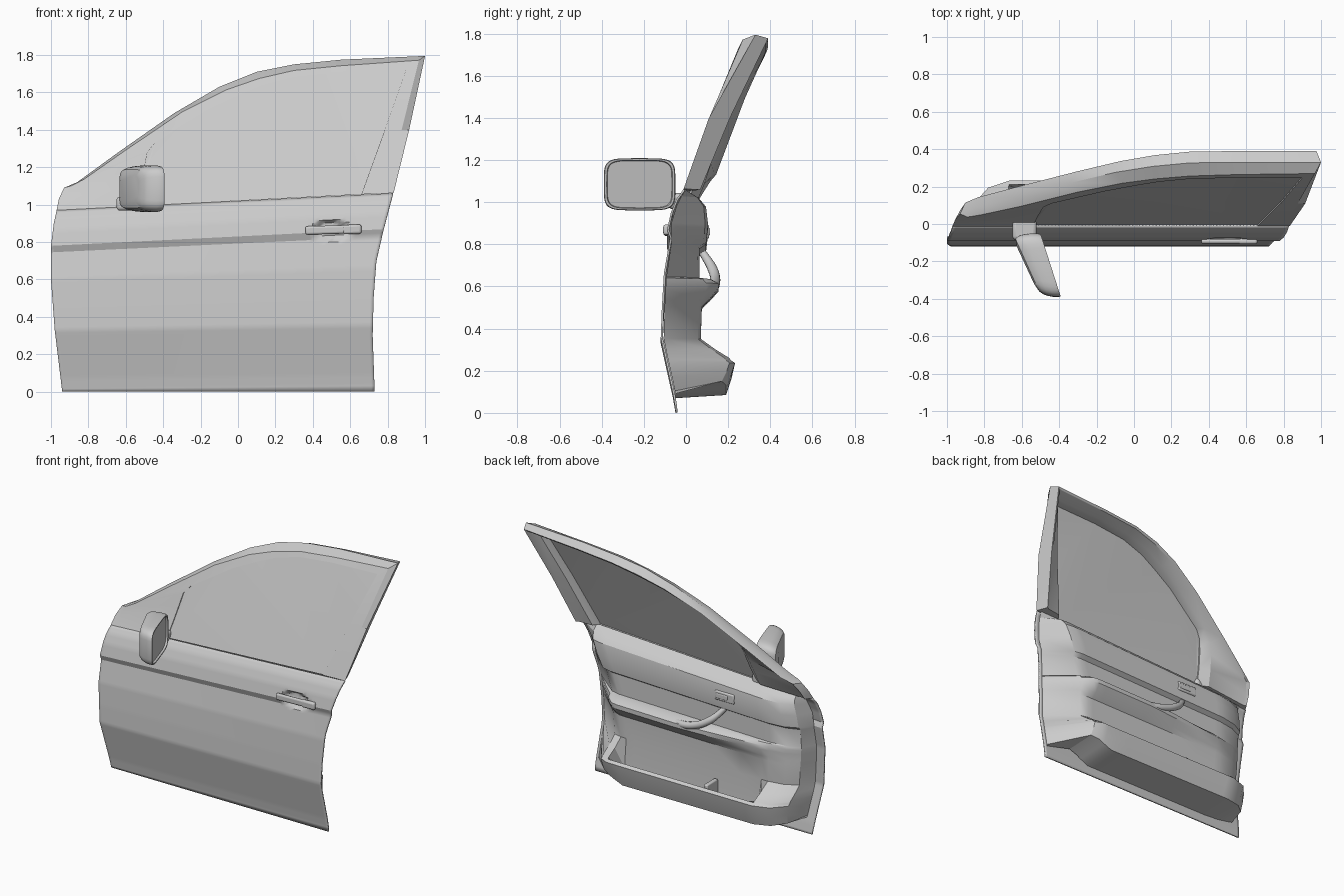
import bpy, bmesh, math
from mathutils import Vector

if "Cube" in bpy.data.objects:
    bpy.data.objects.remove(bpy.data.objects["Cube"])


def interp(knots, t):
    if t <= knots[0][0]:
        return knots[0][1]
    for (a, u), (b, v) in zip(knots, knots[1:]):
        if t <= b:
            return u + (v - u) * (t - a) / (b - a)
    return knots[-1][1]


def finish(obj, angle=30):
    bpy.ops.object.select_all(action='DESELECT')
    obj.select_set(True)
    bpy.context.view_layer.objects.active = obj
    bpy.ops.object.shade_smooth_by_angle(angle=math.radians(angle))
    return obj


def make(name, bm):
    bmesh.ops.recalc_face_normals(bm, faces=bm.faces)
    me = bpy.data.meshes.new(name)
    bm.to_mesh(me)
    bm.free()
    obj = bpy.data.objects.new(name, me)
    bpy.context.collection.objects.link(obj)
    return finish(obj)


def loft(name, rings, closed=False, caps=False):
    bm = bmesh.new()
    vs = [[bm.verts.new(p) for p in r] for r in rings]
    n = len(rings[0])
    for r, s in zip(vs, vs[1:]):
        for i in range(n if closed else n - 1):
            j = (i + 1) % n
            bm.faces.new((r[i], r[j], s[j], s[i]))
    if caps:
        bm.faces.new(vs[0])
        bm.faces.new(vs[-1])
    return make(name, bm)


def rounded_box(name, loc, size, bevel, rot=(0, 0, 0)):
    bpy.ops.mesh.primitive_cube_add(size=1, location=loc, rotation=rot)
    obj = bpy.context.object
    obj.name = name
    obj.scale = size
    bpy.ops.object.transform_apply(location=False, rotation=False, scale=True)
    m = obj.modifiers.new("round", 'BEVEL')
    m.width, m.segments = bevel, 3
    return finish(obj)


# Door outline and body-side section
FRONT = [(0, -.94), (.33, -.98), (.6, -1), (.78, -1), (.9, -.985), (.975, -.968)]
REAR = [(.02, .73), (.3, .72), (.5, .725), (.7, .74), (.87, .78), (1.08, .835)]
SIDE = [(0, -.05), (.07, -.062), (.315, -.117), (.33, -.12), (.45, -.115),
        (.6, -.105), (.745, -.076), (.78, -.09), (.86, -.072), (.925, -.045), (.97, -.012)]
UPPER = [(0, -.012), (.06, .016), (.3, .095), (.5, .175), (.68, .255), (.72, .28)]
SLOPE = [(0, .2), (.33, .3), (.78, 1), (.97, 1)]


def belt(x):
    return 1.02 + .05 * x


def shift(x, t):
    return .05 * (x + 1) * interp(SLOPE, t)


def skin_y(x, z):
    h = z - belt(x)
    return interp(UPPER, h) if h >= 0 else interp(SIDE, z - shift(x, z))


# Outer skin below the window, with a scooped hollow behind the handle
levels = []
for (a, _), (b, _) in zip(SIDE, SIDE[1:]):
    n = max(1, round((b - a) / .015))
    levels += [a + (b - a) * i / n for i in range(n)]
levels.append(SIDE[-1][0])
rows = []
for t in levels:
    row = []
    for i in range(101):
        u = i / 100
        z0 = t + shift(.75, t)
        x = interp(FRONT, t) * (1 - u) + interp(REAR, z0) * u
        z = t + shift(x, t) - (.017 if t == 0 else 0) * u
        r = ((x - .5) / .115) ** 2 + ((z - .862) / .055) ** 2
        row.append((x, interp(SIDE, t) + .03 * min(1, 2 * max(0, 1 - r)), max(0, z)))
    rows.append(row)
skin = loft("outer_skin", rows)
s = skin.modifiers.new("thickness", 'SOLIDIFY')
s.thickness, s.offset = .01, -1

# Window frame: pairs of outer outline and window edge (x, z), rounding and depth of the lip
PAIRS = [((.832, 1.062), (.66, 1.055), 0, .08), ((.915, 1.4), (.785, 1.4), 0, .1),
         ((1, 1.795), (.9, 1.725), .05, .11), ((.55, 1.775), (.55, 1.71), .05, .11),
         ((.3, 1.75), (.3, 1.685), .05, .11), ((.1, 1.71), (.13, 1.64), .05, .11),
         ((-.1, 1.63), (0, 1.585), .05, .11), ((-.34, 1.49), (-.16, 1.51), .05, .11),
         ((-.64, 1.28), (-.44, 1.335), .05, .11), ((-.86, 1.12), (-.485, 1.28), .04, .1),
         ((-.93, 1.09), (-.5, 1.2), .02, .08), ((-.958, 1.03), (-.52, 1.1), .005, .06),
         ((-.97, .97), (-.54, .992), 0, .05)]
sections = []
for o, w, roll, depth in PAIRS:
    o, w = Vector(o), Vector(w)
    d = w - o
    width = d.length
    yo = skin_y(*o)

    def at(inset, dy, base=None):
        p = o + d * (inset / width)
        return (p.x, (skin_y(*p) if base is None else base) + dy, p.y)

    sections.append([at(width, 0), at(min(.04, .5 * width), 0), at(0, roll, yo),
                     at(min(.03, .4 * width), depth, yo),
                     at(min(.05, .6 * width), depth - .01, yo),
                     at(.85 * width, .06), at(width, .018)])
loft("window_frame", sections, closed=True, caps=True)

# Window glass
bm = bmesh.new()
f = bm.faces.new([bm.verts.new((p[1][0], skin_y(*p[1]) + .008, p[1][1])) for p in PAIRS])
bmesh.ops.triangulate(bm, faces=[f])
make("window_glass", bm)


# Inner trim: one section lofted along the door; p opens the pocket, a swells the armrest
def trim_section(p, a):
    return [(.07, -.05), (.085, .19), (.16, .215), (.235, .232), (.25, .212),
            (.26 - .12 * p, .205 - .02 * p), (.3 - .17 * p, .14 - .06 * p), (.35, .07),
            (.5, .075), (.53, .07 + .04 * a), (.58, .07 + .085 * a), (.61, .07 + .085 * a),
            (.63, .068 + .05 * a), (.636, .065), (.77, .065), (.79, .095), (.88, .105),
            (.96, .095), (1.0, .06), (1.03, .005)]


# station, depth, pocket, armrest, lift of the bottom corner
STATIONS = [(0, 0, 0, 0, .05), (.03, .6, 0, 0, .03), (.08, .88, 0, 0, .01), (.15, 1, 0, .1, 0),
            (.18, 1, 1, .3, 0), (.28, 1, 1, .5, 0), (.42, 1, 1, .8, 0), (.56, 1, 1, 1, 0),
            (.7, 1, 1, 1, 0), (.83, 1, 1, 1, 0), (.87, 1, 1, 1, .04), (.895, 1, 0, .9, .07),
            (.93, .92, 0, .5, .1), (1, 0, 0, 0, .03)]
rings = []
for st, k, p, a, lift in STATIONS:
    ring = []
    for z, y in trim_section(p, a):
        # the lower rear end slopes further forward than the sill
        u = st - interp([(.3, .05), (.65, .04), (1, 0)], z) * (.8 < st < 1)
        z += lift * max(0, 1 - z / .24)
        x = (interp(FRONT, z) + .06) * (1 - u) + (interp(REAR, z) - .02) * u
        z *= 1 + (belt(x) / 1.03 - 1) * min(1, z)
        base = skin_y(x, z) + .013
        ring.append((x, base + k * (y - base), z))
    rings.append(ring)
loft("inner_trim", rings)

# Pocket divider and inside release lever
rounded_box("pocket_divider", (-.29, .14, .19), (.03, .12, .15), .008)
rounded_box("release_bezel", (-.37, .1, .86), (.15, .02, .065), .009)
rounded_box("release_lever", (-.35, .108, .86), (.09, .014, .035), .006)

# Grab handle sweeping up from the armrest
cu = bpy.data.curves.new("grab_handle", 'CURVE')
cu.dimensions, cu.bevel_depth, cu.use_fill_caps = '3D', .024, True
sp = cu.splines.new('BEZIER')
path = [(.02, .12, .595, .9), (-.14, .138, .615, 1), (-.27, .127, .68, 1), (-.36, .07, .775, .7)]
sp.bezier_points.add(len(path) - 1)
for b, (x, y, z, r) in zip(sp.bezier_points, path):
    b.co, b.radius = (x, y, z), r
    b.handle_left_type = b.handle_right_type = 'AUTO'
bpy.context.collection.objects.link(bpy.data.objects.new("grab_handle", cu))

# Outside door handle
rounded_box("door_handle", (.51, -.093, .866), (.3, .024, .045), .011, (0, -.03, 0))
rounded_box("handle_end_cap", (.61, -.093, .868), (.1, .03, .05), .012, (0, -.03, 0))


# Wing mirror: rounded-rectangle rings from the recessed glass back over the shell
def mirror_ring(scale, frac, off=0):
    ring = []
    for i in range(32):
        t = 2 * math.pi * i / 32
        c, s = math.cos(t), math.sin(t)
        y = -.22 + .17 * scale * math.copysign(abs(c) ** .4, c)
        z = 1.085 + .124 * scale * math.copysign(abs(s) ** .4, s)
        face = -.5 - .32 * (y + .05)
        ring.append((face - off - frac * (.155 + .14 * (y + .05)), y, z))
    return ring


loft("wing_mirror", [mirror_ring(*r) for r in
                     ((.9, 0, .014), (.92, 0, 0), (.98, 0, 0), (1, .1), (1, .35), (.97, .6),
                      (.92, .8), (.83, .95), (.6, 1.03))], closed=True, caps=True)
rounded_box("mirror_arm", (-.585, -.03, 1.005), (.13, .11, .075), .02)
